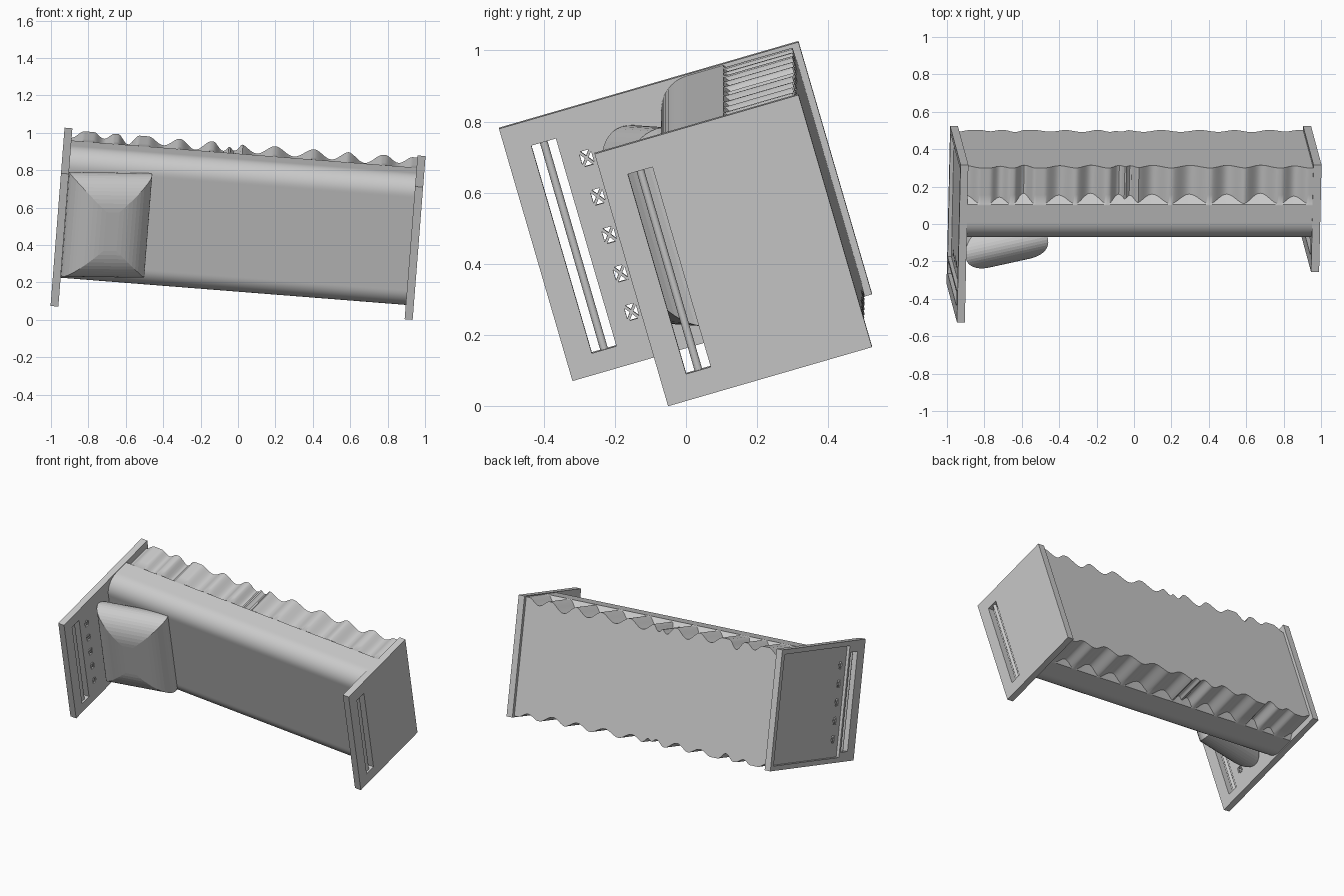
import bpy, bmesh, math
from mathutils import Matrix, Vector

cube = bpy.data.objects.get("Cube")
if cube:
    bpy.data.objects.remove(cube, do_unlink=True)

# Whole model leans back and dips toward +x
TILT = Matrix.Rotation(math.radians(4.5), 4, 'Y') @ Matrix.Rotation(math.radians(16.2), 4, 'X')

grey = bpy.data.materials.new("plain_grey")
grey.use_nodes = True
grey.diffuse_color = (0.59, 0.59, 0.59, 1)
grey.node_tree.nodes["Principled BSDF"].inputs["Base Color"].default_value = (0.59, 0.59, 0.59, 1)


def add_object(name, bm):
    bmesh.ops.recalc_face_normals(bm, faces=bm.faces)
    mesh = bpy.data.meshes.new(name)
    bm.to_mesh(mesh)
    bm.free()
    mesh.materials.append(grey)
    obj = bpy.data.objects.new(name, mesh)
    bpy.context.collection.objects.link(obj)
    return obj


def add_box(bm, lo, hi, turn=0):
    lo, hi = Vector(lo), Vector(hi)
    m = (Matrix.Translation((lo + hi) / 2) @ Matrix.Rotation(turn, 4, 'X')
         @ Matrix.Diagonal((*(hi - lo), 1)))
    bmesh.ops.create_cube(bm, size=1, matrix=m)


def loft(bm, rings):
    """Skin closed rings of equal length and cap both ends."""
    rows = [[bm.verts.new(p) for p in ring] for ring in rings]
    for a, b in zip(rows, rows[1:]):
        for i in range(len(a)):
            j = (i + 1) % len(a)
            bm.faces.new((a[i], a[j], b[j], b[i]))
    bm.faces.new(rows[0])
    bm.faces.new(rows[-1])


def select_only(obj):
    bpy.ops.object.select_all(action='DESELECT')
    obj.select_set(True)
    bpy.context.view_layer.objects.active = obj


def boolean(obj, cutter, operation):
    mod = obj.modifiers.new(operation.lower(), 'BOOLEAN')
    mod.operation, mod.object, mod.solver = operation, cutter, 'EXACT'
    select_only(obj)
    bpy.ops.object.modifier_apply(modifier=mod.name)
    bpy.data.objects.remove(cutter, do_unlink=True)


def finish(obj, smooth=False):
    obj.data.transform(TILT)
    if smooth:
        select_only(obj)
        bpy.ops.object.shade_smooth_by_angle(angle=math.radians(32))


# Plate extents in the untilted frame
BOTTOM, TOP, BACK = 0.084, 0.825, 0.569
LEFT_FRONT, RIGHT_FRONT = -0.308, -0.028
LEFT_OUT, LEFT_IN, RIGHT_IN, RIGHT_OUT = -1.005, -0.963, 0.888, 0.931

# End plates, each with one slot split by a round bar
HOLES = [(LEFT_FRONT + 0.214, BOTTOM + 0.141 + 0.113 * i) for i in range(5)]
HW, HH = 0.017, 0.022
for name, x0, x1, front, low, high in (
        ("wide_end", LEFT_OUT, LEFT_IN, LEFT_FRONT, 0.06, 0.67),
        ("narrow_end", RIGHT_IN, RIGHT_OUT, RIGHT_FRONT, 0.073, 0.66)):
    bm = bmesh.new()
    add_box(bm, (x0, front, BOTTOM), (x1, BACK, TOP))
    plate = add_object(name + "_plate", bm)
    wide = name.startswith("wide")
    if wide:
        # Shallow recess on the outer side
        bm = bmesh.new()
        add_box(bm, (x0 - 0.05, front + 0.16, BOTTOM + 0.03), (x0 + 0.02, BACK - 0.03, TOP - 0.03))
        boolean(plate, add_object("recess_cutter", bm), 'DIFFERENCE')
    bm = bmesh.new()
    add_box(bm, (x0 - 0.05, front + 0.074, BOTTOM + low), (x1 + 0.05, front + 0.146, BOTTOM + high))
    if wide:
        for y, z in HOLES:
            add_box(bm, (x0 - 0.05, y - HW, z - HH), (x1 + 0.05, y + HW, z + HH))
    boolean(plate, add_object("slot_cutter", bm), 'DIFFERENCE')
    finish(plate)
    bm = bmesh.new()
    middle = ((x0 + x1) / 2, front + 0.11, BOTTOM + (low + high) / 2)
    bmesh.ops.create_cone(bm, cap_ends=True, segments=20, radius1=0.011, radius2=0.011,
                          depth=high - low, matrix=Matrix.Translation(middle))
    finish(add_object(name + "_slot_bar", bm), True)

# Crossed bars in the row of small holes
bm = bmesh.new()
diagonal = math.atan2(HW, HH)
reach = math.hypot(HW, HH)
for y, z in HOLES:
    for side in (-1, 1):
        add_box(bm, (LEFT_OUT + 0.021, y - 0.004, z - reach),
                (LEFT_IN - 0.001, y + 0.004, z + reach), side * diagonal)
finish(add_object("hole_cross_bars", bm))

# Body: rounded front edges, wavy grooves along the rear of top and bottom
# Each groove: centre, half width, depth
GROOVES = [(-0.97, 0.08, 0.045), (-0.79, 0.06, 0.035), (-0.66, 0.06, 0.055), (-0.47, 0.09, 0.045),
           (-0.30, 0.09, 0.055), (-0.15, 0.06, 0.05), (-0.09, 0.05, 0.045), (0.03, 0.1, 0.05),
           (0.23, 0.11, 0.05), (0.43, 0.1, 0.05), (0.61, 0.1, 0.055), (0.79, 0.08, 0.04)]


def groove_depth(x):
    depth = 0.002
    for centre, half, deep in GROOVES:
        t = abs(x - centre) / half
        if t < 1:
            depth = max(depth, deep * math.cos(t * math.pi / 2) ** 2)
    return depth


FACE, REAR, RADIUS = 0.141, 0.55, 0.1
UPPER, LOWER = TOP - 0.004, BOTTOM + 0.006


def half_profile(d):
    """Points from front face to rear as (y, inset), with groove depth d."""
    half = [(FACE, RADIUS + 0.008)]
    for i in range(13):
        a = i / 12 * math.pi / 2
        half.append((FACE + RADIUS * (1 - math.cos(a)), RADIUS * (1 - math.sin(a))))
    return half + [(0.25, 0), (0.34, 0), (0.348, 0), (0.35 + d * 0.8, d), (0.4, d), (REAR, d)]


def body_ring(x):
    d = groove_depth(x)
    return ([(x, y, UPPER - inset) for y, inset in half_profile(d)]
            + [(x, y, LOWER + inset) for y, inset in reversed(half_profile(d * 0.75))])


STEPS = 200
bm = bmesh.new()
loft(bm, [body_ring(LEFT_IN - 0.002 + (RIGHT_IN - LEFT_IN + 0.004) * i / STEPS)
          for i in range(STEPS + 1)])
finish(add_object("grooved_body", bm), True)


# Pillow pad: two rounded prisms crossed, giving curved hips at the corners
def rounded_outline(half, ramp, depth):
    side = []
    for i in range(13):
        a = i / 12 * math.pi / 2
        side.append((half - ramp * (1 - math.cos(a)), depth * math.sin(a)))
    front = side + [(-s, d) for s, d in reversed(side)]
    return front + [(s, -d) for s, d in reversed(front[1:-1])]


bm = bmesh.new()
plan = rounded_outline(0.226, 0.19, 0.126)
loft(bm, [[(s, d, z) for s, d in plan] for z in (-0.4, 0.4)])
pad = add_object("pillow_pad", bm)
bm = bmesh.new()
side = rounded_outline(0.288, 0.18, 0.126)
loft(bm, [[(x, d, s) for s, d in side] for x in (-0.4, 0.4)])
boolean(pad, add_object("pad_cutter", bm), 'INTERSECT')
pad.data.transform(Matrix.Translation((-0.74, 0.077, 0.447))
                   @ Matrix.Rotation(math.radians(12.9), 4, 'Z'))
finish(pad)
